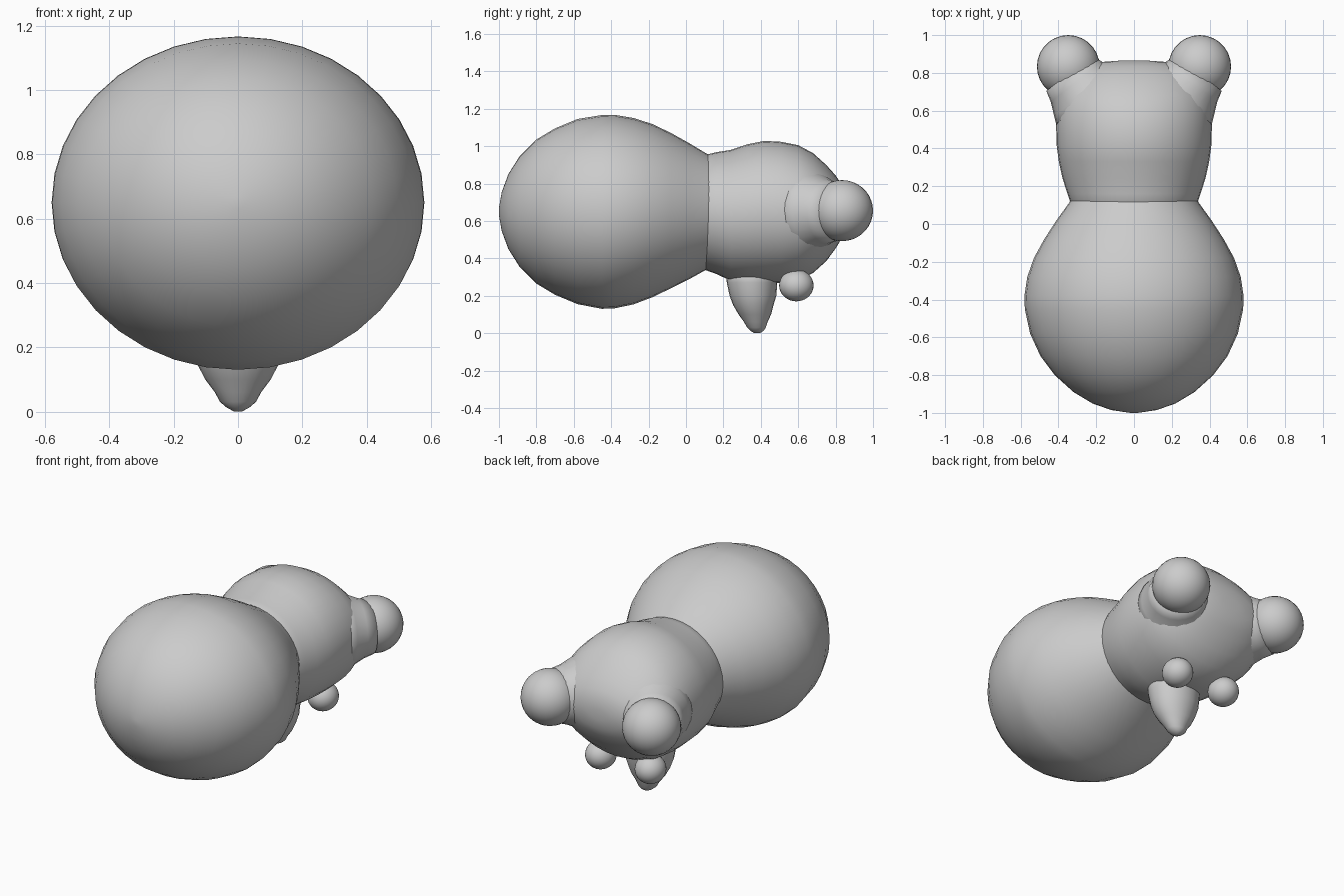
import bpy, bmesh, math
from mathutils import Vector

cube = bpy.data.objects.get("Cube")
if cube:
    bpy.data.objects.remove(cube, do_unlink=True)

GREY = (0.6, 0.6, 0.6, 1.0)
mat = bpy.data.materials.new("plain grey")
mat.use_nodes = True
mat.diffuse_color = GREY
mat.node_tree.nodes["Principled BSDF"].inputs["Base Color"].default_value = GREY


def loft(name, rings, u, v, segments=36):
    """Skin ellipses given as (centre, radius along u, radius along v)."""
    u, v = Vector(u), Vector(v)
    bm = bmesh.new()
    loops = []
    for centre, ru, rv in rings:
        c = Vector(centre)
        angles = [2 * math.pi * i / segments for i in range(segments)]
        loops.append([bm.verts.new(c + u * ru * math.cos(a) + v * rv * math.sin(a))
                      for a in angles])
    for a, b in zip(loops, loops[1:]):
        for i in range(segments):
            j = (i + 1) % segments
            bm.faces.new((a[i], a[j], b[j], b[i]))
    bm.faces.new(loops[0])
    bm.faces.new(loops[-1])
    bmesh.ops.recalc_face_normals(bm, faces=bm.faces)
    mesh = bpy.data.meshes.new(name)
    bm.to_mesh(mesh)
    bm.free()
    mesh.materials.append(mat)
    obj = bpy.data.objects.new(name, mesh)
    bpy.context.collection.objects.link(obj)
    for p in mesh.polygons:
        p.use_smooth = True
    return obj


def ball(name, centre, radii):
    bpy.ops.mesh.primitive_uv_sphere_add(segments=28, ring_count=18, radius=1, location=centre)
    obj = bpy.context.object
    obj.name = name
    obj.scale = radii
    obj.data.materials.append(mat)
    bpy.ops.object.shade_smooth()
    return obj


def along_y(profile):
    return [((0, y, z), rx, rz) for y, z, rx, rz in profile]


X, Y, Z = (1, 0, 0), (0, 1, 0), (0, 0, 1)

# Big round body: y, centre z, half width, half height
body = [(-1.0, .65, .02, .02), (-.985, .65, .12, .105), (-.95, .65, .22, .20),
        (-.89, .65, .32, .295), (-.80, .65, .42, .385), (-.70, .65, .495, .445),
        (-.58, .65, .55, .495), (-.45, .648, .578, .518), (-.38, .65, .58, .517),
        (-.28, .652, .565, .498), (-.18, .655, .53, .463), (-.08, .655, .475, .415),
        (.02, .652, .41, .362), (.11, .65, .345, .31), (.2, .65, .29, .27)]
loft("body", along_y(body), X, Z)

# Head, tapering to a blunt end between the ears
head = [(.04, .64, .30, .27), (.11, .645, .335, .31), (.16, .642, .352, .325),
        (.24, .63, .378, .35), (.33, .64, .398, .37), (.42, .648, .41, .38),
        (.51, .646, .412, .377), (.60, .643, .41, .362), (.68, .642, .392, .32),
        (.75, .642, .355, .257), (.80, .648, .31, .195), (.835, .65, .25, .14),
        (.858, .65, .17, .09), (.866, .65, .06, .03)]
loft("head", along_y(head), X, Z)

# Ears and small feet, one of each per side
for side, label in ((1, "left"), (-1, "right")):
    ball(f"{label}_ear", (side * .348, .834, .655), (.166, .166, .163))
    d = Vector((side * .62, .78, 0)).normalized()
    base = Vector((side * .2, .62, .65))
    loft(f"{label}_ear_root",
         [(base + d * t, r, r) for t, r in ((0, .25), (.1, .205), (.17, .172), (.23, .155))],
         Vector((-d.y, d.x, 0)), Z, 24)
    ball(f"{label}_foot", (side * .17, .59, .255), (.088, .092, .085))

# Blunt cone under the head: z, centre y, half width, half depth
snout = [(.34, .355, .16, .14), (.27, .353, .155, .135), (.2, .358, .145, .125),
         (.15, .36, .128, .108), (.1, .368, .102, .087), (.06, .373, .072, .063),
         (.03, .377, .056, .05), (.012, .38, .035, .035), (0, .38, .012, .015)]
loft("lower_cone", [((0, y, z), rx, ry) for z, y, rx, ry in snout], X, Y, 24)
